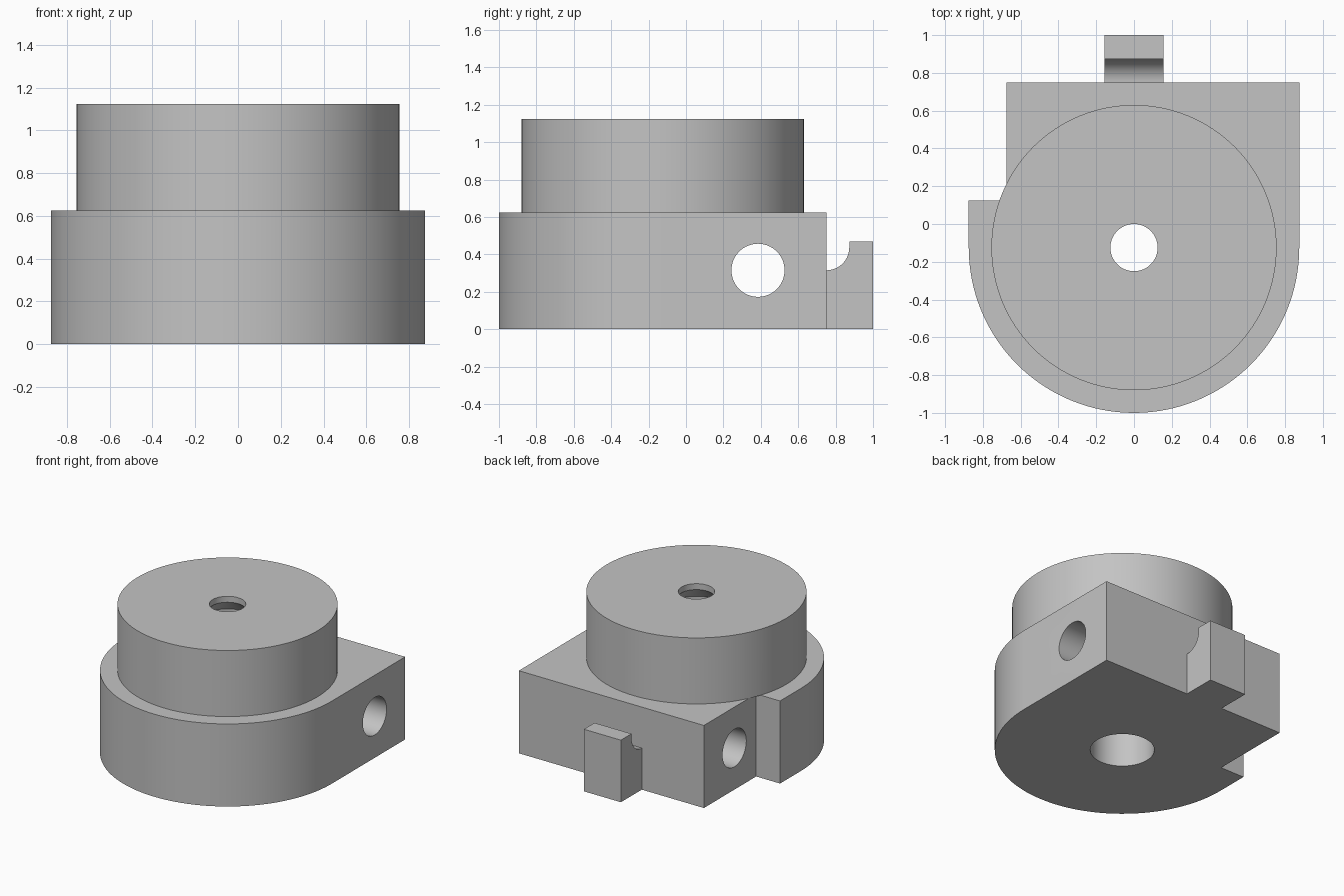
import bpy, bmesh
from math import sin, cos, pi
from mathutils import Vector

cube = bpy.data.objects.get("Cube")
if cube:
    bpy.data.objects.remove(cube, do_unlink=True)

grey = bpy.data.materials.new("plain grey")
grey.use_nodes = True
GREY = (0.55, 0.55, 0.55, 1)
grey.diffuse_color = GREY
grey.node_tree.nodes["Principled BSDF"].inputs["Base Color"].default_value = GREY

AXIS_Y = -0.125      # the round parts share this centre line
BASE_TOP, CAP_TOP = 0.625, 1.125


def arc(cx, cy, r, start, end, steps):
    angles = [start + (end - start) * i / steps for i in range(steps + 1)]
    return [(cx + r * cos(a), cy + r * sin(a)) for a in angles]


def finish(name, bm):
    bmesh.ops.recalc_face_normals(bm, faces=bm.faces)
    mesh = bpy.data.meshes.new(name)
    bm.to_mesh(mesh)
    bm.free()
    mesh.materials.append(grey)
    obj = bpy.data.objects.new(name, mesh)
    bpy.context.collection.objects.link(obj)
    return obj


def prism(name, points, offset):
    """Extrude a closed outline of 3D points along an offset."""
    bm = bmesh.new()
    face = bm.faces.new([bm.verts.new(p) for p in points])
    new = bmesh.ops.extrude_face_region(bm, geom=[face], use_keep_orig=True)["geom"]
    moved = [v for v in new if isinstance(v, bmesh.types.BMVert)]
    bmesh.ops.translate(bm, verts=moved, vec=Vector(offset))
    return finish(name, bm)


def turned(name, profile, steps=96):
    """Solid of revolution from (radius, z) pairs, capped at both ends."""
    bm = bmesh.new()
    rings = [[bm.verts.new((x, y, z)) for x, y in arc(0, AXIS_Y, r, 0, 2 * pi, steps)[:-1]]
             for r, z in profile]
    for low, high in zip(rings, rings[1:]):
        for i in range(steps):
            j = (i + 1) % steps
            bm.faces.new((low[i], low[j], high[j], high[i]))
    bm.faces.new(rings[0])
    bm.faces.new(rings[-1])
    return finish(name, bm)


def combine(target, tool, operation):
    mod = target.modifiers.new(operation.lower(), "BOOLEAN")
    mod.operation, mod.solver, mod.object = operation, "EXACT", tool
    bpy.context.view_layer.objects.active = target
    bpy.ops.object.modifier_apply(modifier=mod.name)
    bpy.data.objects.remove(tool, do_unlink=True)


# Base block: round front, square back, notch in the right back corner
outline = arc(0, AXIS_Y, 0.875, pi, 2 * pi, 64)
outline += [(0.875, 0.75), (-0.675, 0.75), (-0.675, 0.125), (-0.875, 0.125)]
housing = prism("housing", [(x, y, 0) for x, y in outline], (0, 0, BASE_TOP))

# Round upper drum
drum = turned("drum", [(0.755, BASE_TOP), (0.755, CAP_TOP)], 128)
combine(housing, drum, "UNION")

# Vertical bore, tapering to a small hole under the top
bore = turned("bore_cutter", [(0.22, -0.1), (0.22, 0.985), (0.125, 1.08), (0.125, 1.2)])
combine(housing, bore, "DIFFERENCE")

# Cross hole through the back of the base
circle = arc(0.385, 0.315, 0.142, 0, 2 * pi, 64)[:-1]
cross = prism("cross_hole_cutter", [(-1, y, z) for y, z in circle], (2, 0, 0))
combine(housing, cross, "DIFFERENCE")

# Hooked tab on the back
side = [(0.75, 0), (1.0, 0), (1.0, 0.47), (0.873, 0.47)]
side += arc(0.75, 0.438, 0.123, 0, -pi / 2, 20)
back_tab = prism("back_tab", [(-0.155, y, z) for y, z in side], (0.31, 0, 0))

# Smooth the curved walls, keep the corners sharp
for obj in (housing, back_tab):
    bpy.ops.object.select_all(action="DESELECT")
    obj.select_set(True)
    bpy.context.view_layer.objects.active = obj
    bpy.ops.object.shade_smooth_by_angle(angle=pi / 6)
